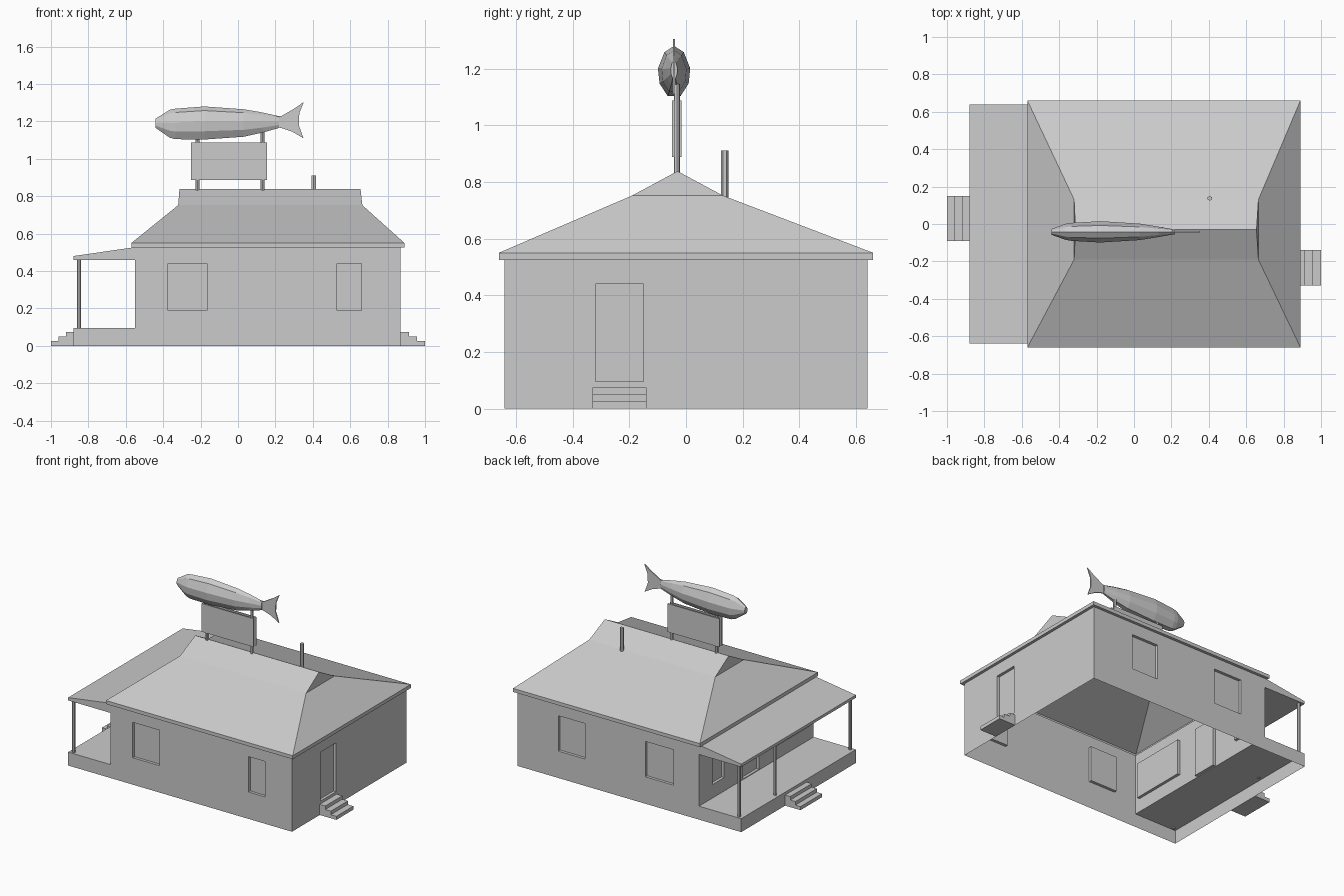
import bpy, bmesh, math

cube = bpy.data.objects.get("Cube")
if cube:
    bpy.data.objects.remove(cube, do_unlink=True)

GREY = (0.6, 0.6, 0.6, 1)
mat = bpy.data.materials.new("plain grey")
mat.use_nodes = True
mat.diffuse_color = GREY
for node in mat.node_tree.nodes:
    if node.type == 'BSDF_PRINCIPLED':
        node.inputs["Base Color"].default_value = GREY


def finish(name, bm):
    bmesh.ops.remove_doubles(bm, verts=bm.verts, dist=0.0005)
    bmesh.ops.recalc_face_normals(bm, faces=bm.faces)
    me = bpy.data.meshes.new(name)
    bm.to_mesh(me)
    bm.free()
    me.materials.append(mat)
    ob = bpy.data.objects.new(name, me)
    bpy.context.collection.objects.link(ob)
    return ob


def face(bm, pts):
    return bm.faces.new([bm.verts.new(p) for p in pts])


def prism(name, outline, y0, y1):
    """Extrude an x-z outline from y0 to y1."""
    bm = bmesh.new()
    a = [(x, y0, z) for x, z in outline]
    b = [(x, y1, z) for x, z in outline]
    face(bm, a)
    face(bm, b)
    for i in range(len(a)):
        j = (i + 1) % len(a)
        face(bm, (a[i], a[j], b[j], b[i]))
    return finish(name, bm)


def box(name, x0, x1, y0, y1, z0, z1):
    return prism(name, [(x0, z0), (x1, z0), (x1, z1), (x0, z1)], y0, y1)


def pole(name, x, y, z0, z1, r=0.011, sides=8):
    bm = bmesh.new()
    bmesh.ops.create_cone(bm, cap_ends=True, segments=sides, radius1=r, radius2=r, depth=z1 - z0)
    bmesh.ops.translate(bm, verts=bm.verts, vec=(x, y, (z0 + z1) / 2))
    return finish(name, bm)


def wall(bm, place, u0, u1, z0, z1, openings, depth=0.02):
    """Flat wall with recessed panels; place(u, z, inward) gives a point."""
    us = sorted({u0, u1, *(o[0] for o in openings), *(o[1] for o in openings)})
    zs = sorted({z0, z1, *(o[2] for o in openings), *(o[3] for o in openings)})
    for a, b in zip(us, us[1:]):
        for c, d in zip(zs, zs[1:]):
            if not any(o[0] <= a < o[1] and o[2] <= c < o[3] for o in openings):
                face(bm, [place(a, c, 0), place(b, c, 0), place(b, d, 0), place(a, d, 0)])
    for a, b, c, d in openings:
        ring = [(a, c), (b, c), (b, d), (a, d)]
        face(bm, [place(u, z, depth) for u, z in ring])
        for (p, q), (r, s) in zip(ring, ring[1:] + ring[:1]):
            face(bm, [place(p, q, 0), place(r, s, 0), place(r, s, depth), place(p, q, depth)])


# House dimensions
W, E, HALF = -0.55, 0.87, 0.64
TOP, FLOOR, PORCH = 0.525, 0.095, -0.88
SILL, HEAD = 0.19, 0.44

# Hollow walls with recessed windows and doors
bm = bmesh.new()
wall(bm, lambda u, z, d: (u, -HALF + d, z), W, E, 0, TOP,
     [(-0.375, -0.165, SILL, HEAD), (0.53, 0.66, SILL, HEAD)])
wall(bm, lambda u, z, d: (u, HALF - d, z), W, E, 0, TOP,
     [(-0.35, -0.13, SILL, HEAD), (0.34, 0.55, SILL, HEAD)])
wall(bm, lambda u, z, d: (E - d, u, z), -HALF, HALF, 0, TOP,
     [(-0.32, -0.15, FLOOR, HEAD)])
wall(bm, lambda u, z, d: (W + d, u, z), -HALF, HALF, FLOOR, TOP,
     [(-0.6, -0.2, SILL, HEAD), (-0.03, 0.15, FLOOR + 0.005, HEAD), (0.36, 0.49, SILL, HEAD)])
finish("house_walls", bm)

# Porch deck, open underneath
bm = bmesh.new()
face(bm, [(PORCH, -HALF, FLOOR), (W, -HALF, FLOOR), (W, HALF, FLOOR), (PORCH, HALF, FLOOR)])
face(bm, [(PORCH, -HALF, 0), (PORCH, HALF, 0), (PORCH, HALF, FLOOR), (PORCH, -HALF, FLOOR)])
for y in (-HALF, HALF):
    face(bm, [(PORCH, y, 0), (W, y, 0), (W, y, FLOOR), (PORCH, y, FLOOR)])
finish("porch_deck", bm)

# Porch roof and posts
prism("porch_roof", [(PORCH, 0.46), (PORCH, 0.48), (-0.57, TOP), (W, TOP), (W, 0.46)], -HALF, HALF)
for i, y in enumerate((-0.62, 0.22, 0.62)):
    pole(f"porch_post_{i + 1}", -0.85, y, 0.09, 0.465)


# Steps on both ends
def steps(name, start, end, y0, y1, rise=0.025, count=3):
    run = (end - start) / count
    outline = [(start, 0), (start, rise * count)]
    for i in range(count):
        x = start + run * (i + 1)
        outline += [(x, rise * (count - i)), (x, rise * (count - i - 1))]
    return prism(name, outline, y0, y1)


steps("side_steps", E, 1.0, -0.33, -0.14)
steps("porch_steps", PORCH, -1.0, -0.09, 0.15)


# Hipped roof with small gables and a soffit ring
def rect(x0, x1, y0, y1, z):
    return [(x0, y0, z), (x1, y0, z), (x1, y1, z), (x0, y1, z)]


bm = bmesh.new()
loops = [rect(W, E, -HALF, HALF, TOP), rect(-0.57, 0.89, -0.66, 0.66, TOP),
         rect(-0.57, 0.89, -0.66, 0.66, 0.55), rect(-0.32, 0.665, -0.19, 0.13, 0.752)]
for lo, hi in zip(loops, loops[1:]):
    for i in range(4):
        j = (i + 1) % 4
        face(bm, [lo[i], lo[j], hi[j], hi[i]])
sw, se, ne, nw = loops[-1]
r0, r1 = (-0.313, -0.03, 0.838), (0.655, -0.03, 0.838)
for pts in ((sw, se, r1, r0), (ne, nw, r0, r1), (se, ne, r1), (nw, sw, r0)):
    face(bm, pts)
finish("main_roof", bm)
pole("flue_pipe", 0.405, 0.137, 0.74, 0.91, r=0.013, sides=6)

# Sign boards on two posts
for name, y in (("sign_board_front", -0.049), ("sign_board_back", -0.023)):
    box(name, -0.25, 0.155, y, y + 0.008, 0.888, 1.088)
for i, x in enumerate((-0.217, 0.132)):
    pole(f"sign_post_{i + 1}", x, -0.032, 0.825, 1.145)

# Faceted fish body: x, bottom, top, half width
SECTIONS = [(-0.44, 1.165, 1.215, 0.016), (-0.365, 1.113, 1.262, 0.043),
            (-0.335, 1.105, 1.268, 0.048), (-0.18, 1.103, 1.28, 0.057),
            (0.03, 1.118, 1.265, 0.044), (0.13, 1.14, 1.248, 0.028),
            (0.22, 1.165, 1.228, 0.012)]
SIDE = [(0, 1), (0.6, 0.75), (1, 0.1), (0.9, -0.5), (0.4, -1)]
RING = SIDE + [(-w, h) for w, h in reversed(SIDE[1:])]
FISH_Y = -0.042
bm = bmesh.new()
rings = []
for x, lo, hi, half in SECTIONS:
    mid, tall = (lo + hi) / 2, (hi - lo) / 2
    rings.append([bm.verts.new((x, FISH_Y + w * half, mid + h * tall)) for w, h in RING])
n = len(RING)
for a, b in zip(rings, rings[1:]):
    for i in range(n):
        j = (i + 1) % n
        bm.faces.new((a[i], a[j], b[j], b[i]))
bm.faces.new(rings[0])
bm.faces.new(rings[-1])
finish("fish_body", bm)

# Forked tail
prism("fish_tail", [(0.2, 1.17), (0.2, 1.228), (0.23, 1.228), (0.3, 1.268), (0.352, 1.304),
                    (0.328, 1.245), (0.325, 1.18), (0.35, 1.11), (0.29, 1.145), (0.23, 1.165)],
      FISH_Y - 0.004, FISH_Y + 0.004)
